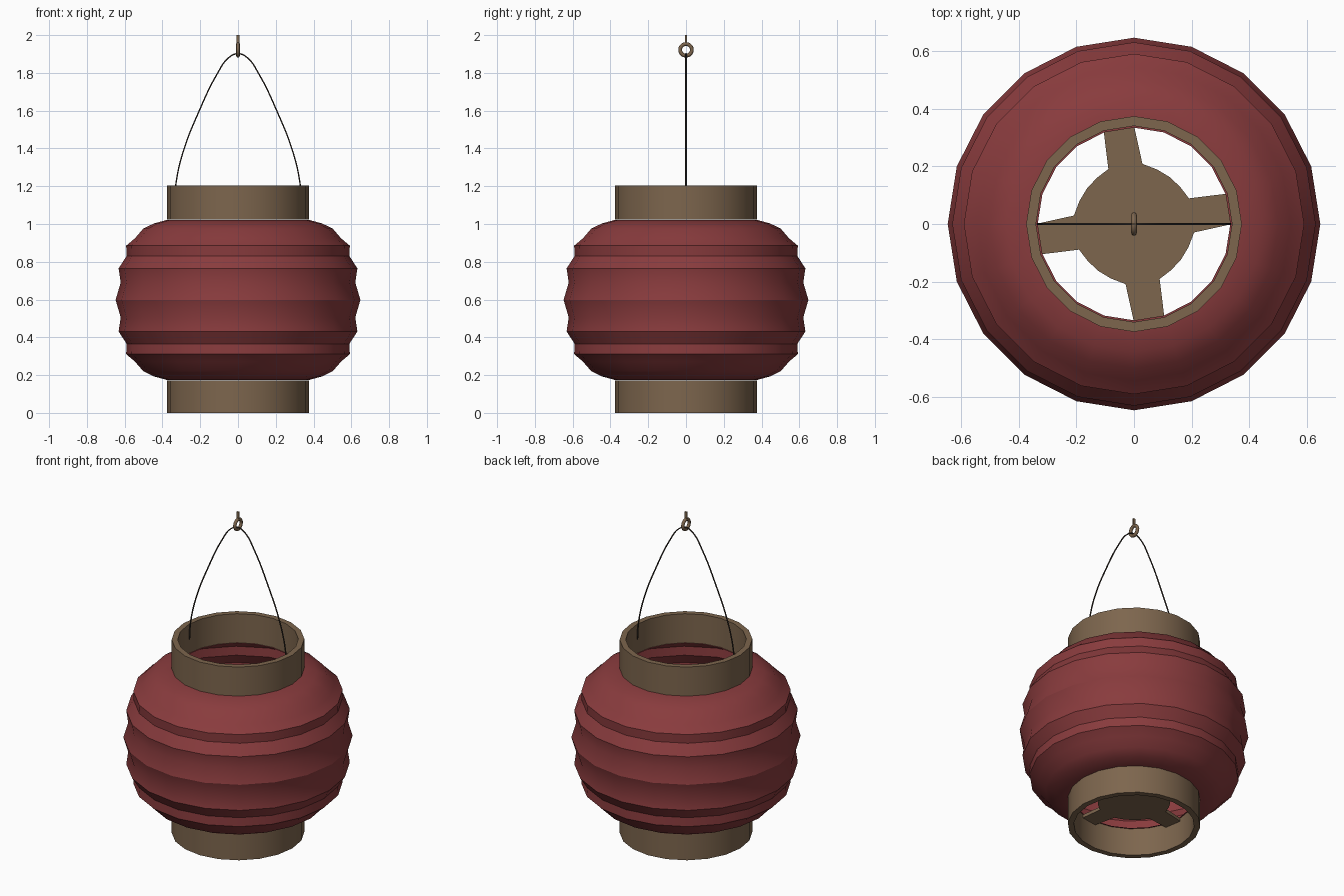
import bpy, bmesh, math

if "Cube" in bpy.data.objects:
    bpy.data.objects.remove(bpy.data.objects["Cube"])

SIDES = 20


def material(name, rgb):
    m = bpy.data.materials.new(name)
    m.diffuse_color = (*rgb, 1)
    m.use_nodes = True
    m.node_tree.nodes["Principled BSDF"].inputs["Base Color"].default_value = m.diffuse_color
    return m


RED = material("red paper", (0.250, 0.044, 0.047))
BROWN = material("brown wood", (0.205, 0.132, 0.075))
DARK = material("dark wire", (0.035, 0.026, 0.020))


def finish(name, bm, mat, smooth=True):
    bmesh.ops.recalc_face_normals(bm, faces=bm.faces)
    me = bpy.data.meshes.new(name)
    bm.to_mesh(me)
    bm.free()
    me.materials.append(mat)
    ob = bpy.data.objects.new(name, me)
    bpy.context.collection.objects.link(ob)
    if smooth:
        bpy.ops.object.select_all(action='DESELECT')
        ob.select_set(True)
        bpy.context.view_layer.objects.active = ob
        bpy.ops.object.shade_smooth_by_angle(angle=math.radians(30))
    return ob


def lathe(name, profile, mat, closed=False):
    """Spin (radius, z) points around the z axis."""
    bm = bmesh.new()
    rings = []
    for r, z in profile:
        rings.append([bm.verts.new((r * math.cos(2 * math.pi * i / SIDES),
                                    r * math.sin(2 * math.pi * i / SIDES), z))
                      for i in range(SIDES)])
    pairs = list(zip(rings, rings[1:]))
    if closed:
        pairs.append((rings[-1], rings[0]))
    for a, b in pairs:
        for i in range(SIDES):
            j = (i + 1) % SIDES
            bm.faces.new((a[i], a[j], b[j], b[i]))
    return finish(name, bm, mat)


# Ribbed paper body, profile mirrored about its middle
half = [(0.335, 1.022), (0.375, 1.022), (0.445, 1.003), (0.502, 0.975),
        (0.545, 0.925), (0.592, 0.885), (0.590, 0.83), (0.632, 0.765),
        (0.621, 0.69)]
MID = 0.598
body = half + [(0.648, MID)] + [(r, 2 * MID - z) for r, z in reversed(half)]
lathe("paper_body", body, RED)

# Wooden collars, top and bottom
for name, z0, z1 in (("bottom_collar", 0, 0.172), ("top_collar", 1.024, 1.205)):
    lathe(name, [(0.375, z0), (0.375, z1), (0.341, z1), (0.341, z0)], BROWN, True)

# Base plate: central disc with four arms reaching the collar
bm = bmesh.new()
outline = []
for q in range(4):
    for r, a in ((0.342, 0), (0.342, 18), (0.211, 25), (0.206, 39),
                 (0.205, 53), (0.206, 67), (0.211, 82)):
        t = math.radians(a + 90 * q)
        outline.append(bm.verts.new((r * math.cos(t), r * math.sin(t), 0.152)))
base = bm.faces.new(outline)
ext = bmesh.ops.extrude_face_region(bm, geom=[base], use_keep_orig=True)
for v in ext["geom"]:
    if isinstance(v, bmesh.types.BMVert):
        v.co.z += 0.02
finish("base_plate", bm, BROWN, False)

# Wire handle, mirrored arc
side = [(0.335, 1.115), (0.327, 1.225), (0.288, 1.39), (0.205, 1.60),
        (0.11, 1.795), (0.05, 1.88)]
path = [(-x, z) for x, z in side] + [(0, 1.902)] + [(x, z) for x, z in reversed(side)]
cu = bpy.data.curves.new("wire_handle", 'CURVE')
cu.dimensions = '3D'
cu.bevel_depth = 0.004
cu.bevel_resolution = 1
cu.resolution_u = 5
cu.use_fill_caps = True
sp = cu.splines.new('BEZIER')
sp.bezier_points.add(len(path) - 1)
for p, (x, z) in zip(sp.bezier_points, path):
    p.co = (x, 0, z)
    p.handle_left_type = p.handle_right_type = 'AUTO'
cu.materials.append(DARK)
bpy.context.collection.objects.link(bpy.data.objects.new("wire_handle", cu))

# Hanging ring
bpy.ops.mesh.primitive_torus_add(major_radius=0.031, minor_radius=0.010,
                                 major_segments=20, minor_segments=8,
                                 location=(0, 0, 1.922),
                                 rotation=(0, math.pi / 2, 0))
ring = bpy.context.object
ring.name = "hanging_ring"
ring.data.materials.append(BROWN)
bpy.ops.object.shade_smooth_by_angle(angle=math.radians(50))

# Stem above the ring
bpy.ops.mesh.primitive_cube_add(size=1, location=(0, 0, 1.978))
stem = bpy.context.object
stem.name = "ring_stem"
stem.scale = (0.016, 0.008, 0.044)
stem.data.materials.append(BROWN)
